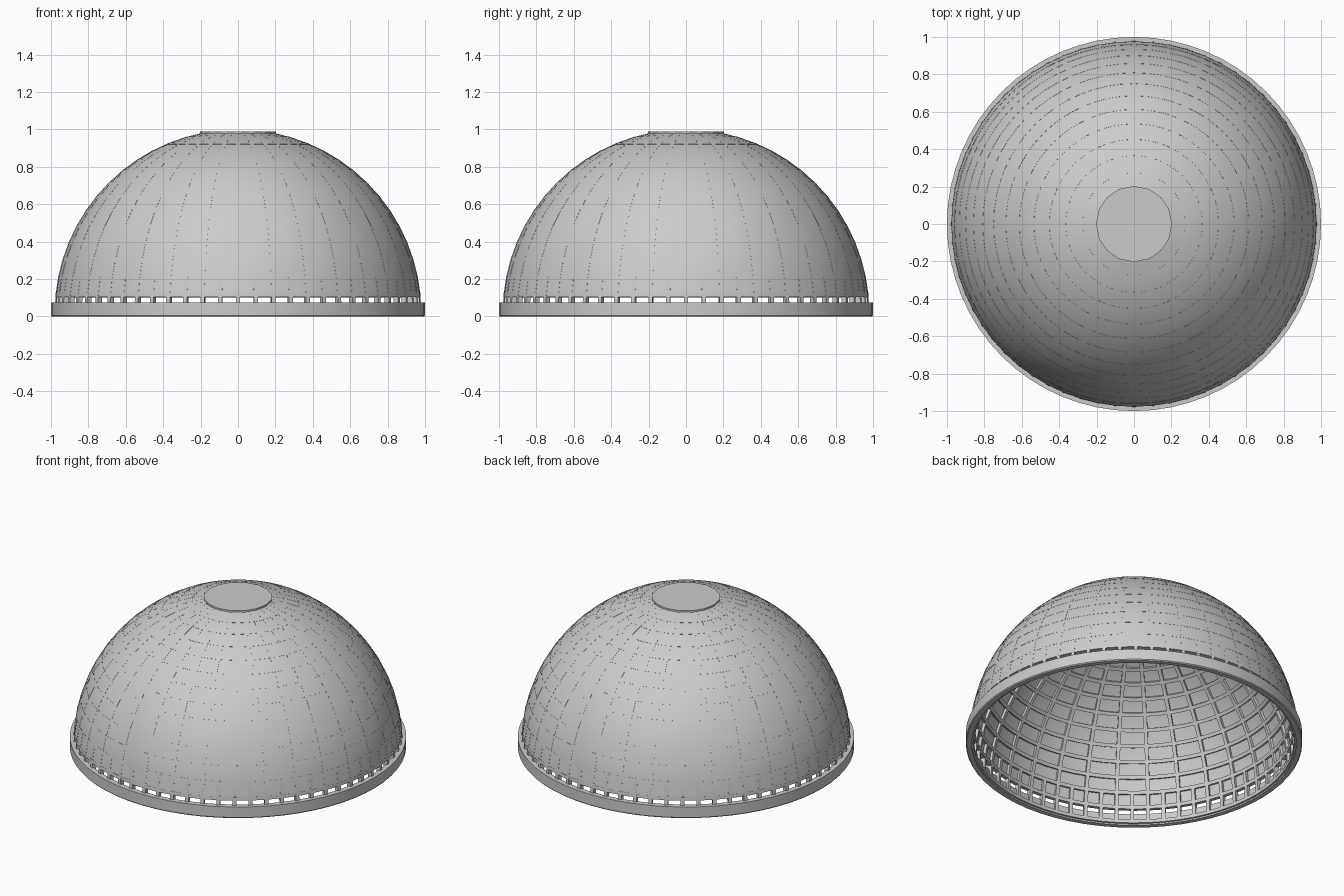
import bpy, math
from math import sin, cos, pi

if "Cube" in bpy.data.objects:
    bpy.data.objects.remove(bpy.data.objects["Cube"])

SEG = 64                 # divisions around the dome
STEP = pi / 32           # spacing of the lattice rows
R = 0.98                 # outer dome radius
Z0 = 0.02                # height of the dome's centre
TOP = 14                 # last lattice row, under the cap
R_IN, R_OUT, W = 0.953, 0.9803, 0.011   # rib depth range and half width


def add_mesh(name, verts, faces, smooth=None):
    me = bpy.data.meshes.new(name)
    me.from_pydata(verts, [], faces)
    me.update()
    ob = bpy.data.objects.new(name, me)
    bpy.context.collection.objects.link(ob)
    if smooth:
        bpy.ops.object.select_all(action='DESELECT')
        ob.select_set(True)
        bpy.context.view_layer.objects.active = ob
        bpy.ops.object.shade_smooth_by_angle(angle=math.radians(smooth))
    return ob


def lathe(profile, verts, faces, seg=SEG):
    """Revolve a closed (radius, z) profile, listed anticlockwise, around z."""
    base, n = len(verts), len(profile)
    for i in range(seg):
        a = 2 * pi * i / seg
        verts += [(r * cos(a), r * sin(a), z) for r, z in profile]
    for i in range(seg):
        j = (i + 1) % seg
        for k in range(n):
            m = (k + 1) % n
            faces.append((base + i * n + k, base + j * n + k,
                          base + j * n + m, base + i * n + m))


def arc(radius, row):
    return radius * cos(row * STEP), Z0 + radius * sin(row * STEP)


# base ring
v, f = [], []
lathe([(0.965, 0), (0.995, 0), (1.0, 0.006), (1.0, 0.075), (0.965, 0.075)], v, f)
add_mesh("base_ring", v, f, 30)

# thin dome shell, open at the bottom gap
v, f = [], []
rows = range(1, TOP + 1)
lathe([arc(R, r) for r in rows] + [arc(R - 0.01, r) for r in reversed(rows)], v, f)
add_mesh("dome_shell", v, f, 30)

# horizontal lattice rings
v, f = [], []
for row in range(0, TOP + 1):
    e = row * STEP
    prof = []
    for rad, t in ((R_IN, -W), (R_OUT, -W), (R_OUT, W), (R_IN, W)):
        prof.append((rad * cos(e) - t * sin(e), Z0 + rad * sin(e) + t * cos(e)))
    lathe(prof, v, f)
add_mesh("lattice_rings", v, f, 30)

# upright ribs: every second one stops at the second row
v, f = [], []
for i in range(SEG):
    a = 2 * pi * i / SEG
    last = TOP if i % 2 == 0 else 2
    base = len(v)
    for row in range(last + 1):
        for rad, t in ((R_IN, -W), (R_OUT, -W), (R_OUT, W), (R_IN, W)):
            r, z = arc(rad, row)
            v.append((r * cos(a) - t * sin(a), r * sin(a) + t * cos(a), z))
    for row in range(last):
        b = base + row * 4
        for k in range(4):
            m = (k + 1) % 4
            f.append((b + k, b + m, b + 4 + m, b + 4 + k))
    e = base + last * 4
    f += [(base + 3, base + 2, base + 1, base), (e, e + 1, e + 2, e + 3)]
add_mesh("lattice_ribs", v, f, 30)

# flat cap on the crown
bpy.ops.mesh.primitive_cylinder_add(vertices=16, radius=0.203, depth=0.012,
                                    location=(0, 0, 0.984))
bpy.context.object.name = "crown_cap"
